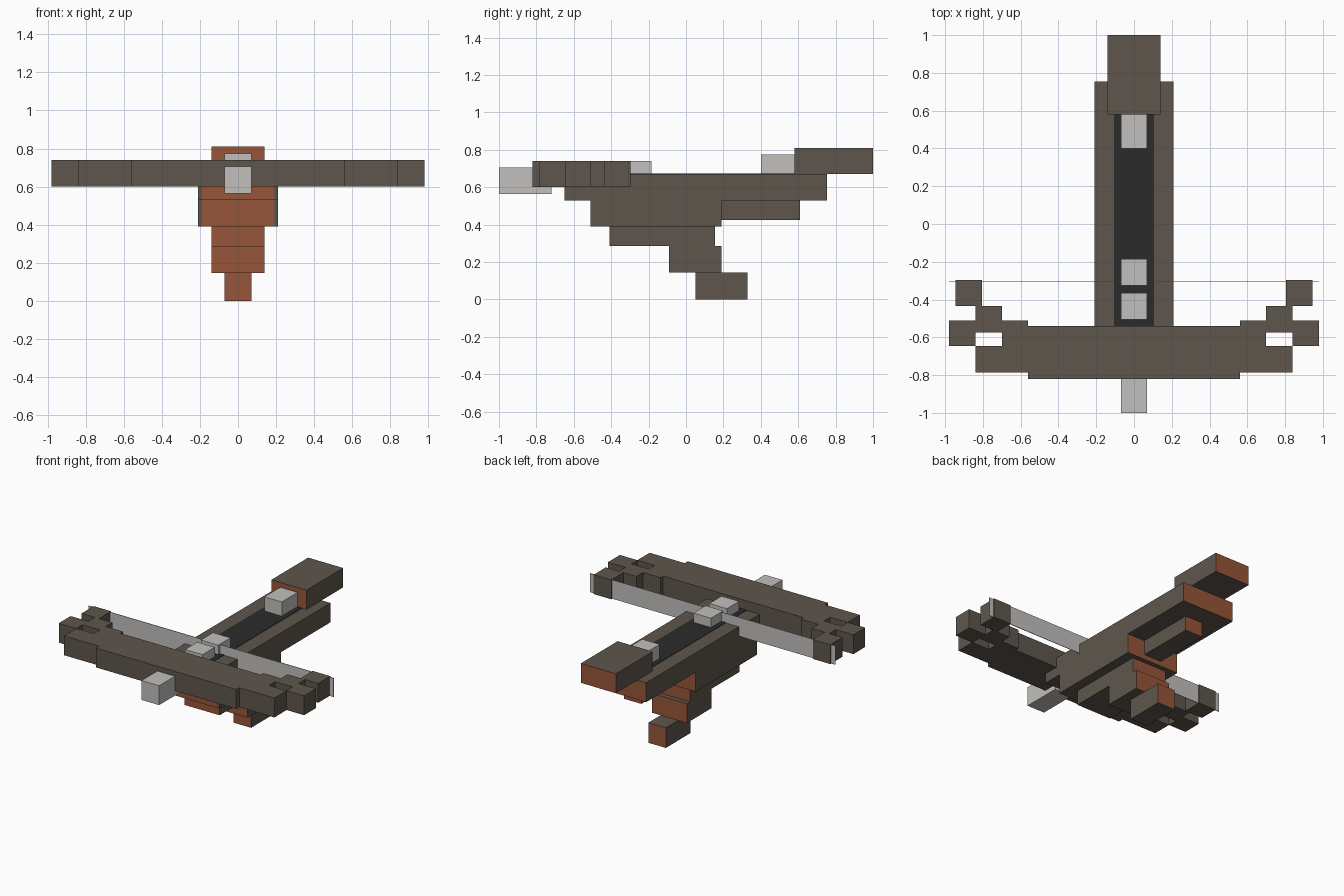
import bpy, bmesh
from mathutils import Vector

cube = bpy.data.objects.get("Cube")
if cube:
    bpy.data.objects.remove(cube, do_unlink=True)


def material(name, rgb):
    m = bpy.data.materials.new(name)
    m.use_nodes = True
    m.diffuse_color = (*rgb, 1)
    bsdf = next(n for n in m.node_tree.nodes if n.type == 'BSDF_PRINCIPLED')
    bsdf.inputs["Base Color"].default_value = (*rgb, 1)
    bsdf.inputs["Roughness"].default_value = 0.8
    return m


BARK = material("bark_brown", (0.112, 0.094, 0.074))
WOOD = material("cut_wood_orange", (0.305, 0.093, 0.041))
METAL = material("pale_metal", (0.54, 0.53, 0.51))
DARK = material("groove_black", (0.024, 0.024, 0.024))


def add_box(bm, x, y, z):
    """Add a box spanning the three (min, max) ranges."""
    verts = bmesh.ops.create_cube(bm, size=1)["verts"]
    for v in verts:
        v.co = Vector([r[0] if c < 0 else r[1] for c, r in zip(v.co, (x, y, z))])


def finish(name, bm, mats):
    bmesh.ops.recalc_face_normals(bm, faces=bm.faces)
    me = bpy.data.meshes.new(name)
    bm.to_mesh(me)
    bm.free()
    for m in mats:
        me.materials.append(m)
    ob = bpy.data.objects.new(name, me)
    bpy.context.collection.objects.link(ob)
    return ob


def plain_box(name, half, y, z, mat):
    bm = bmesh.new()
    add_box(bm, (-half, half), y, z)
    return finish(name, bm, [mat])


def log_box(name, half, y, z, border=0.0):
    """Bark-covered beam with cut wood on both ends, optional bark edge in front."""
    bm = bmesh.new()
    add_box(bm, (-half, half), y, z)
    if border:
        for s in (-1, 1):
            bmesh.ops.bisect_plane(bm, geom=bm.verts[:] + bm.edges[:] + bm.faces[:],
                                   plane_co=(s * (half - border), 0, 0), plane_no=(1, 0, 0))
    bmesh.ops.recalc_face_normals(bm, faces=bm.faces)
    for f in bm.faces:
        edge = border and f.normal.y < 0 and abs(f.calc_center_median().x) > half - border
        f.material_index = int(abs(f.normal.y) > 0.5 and not edge)
    return finish(name, bm, [BARK, WOOD])


# Stock: rail, body, stepped grip and raised butt
log_box("rail", 0.21, (-0.65, 0.755), (0.53, 0.67), 0.02)
log_box("body", 0.21, (-0.51, 0.19), (0.39, 0.53), 0.02)
log_box("trigger_bar", 0.07, (0.19, 0.61), (0.425, 0.53))
log_box("grip_top", 0.14, (-0.41, 0.155), (0.285, 0.39))
log_box("grip_middle", 0.14, (-0.09, 0.19), (0.145, 0.285))
log_box("grip_foot", 0.07, (0.05, 0.33), (0.0, 0.145))
log_box("butt", 0.14, (0.58, 1.0), (0.67, 0.81))

# Dark channel along the top of the rail
plain_box("rail_channel", 0.105, (-0.60, 0.58), (0.668, 0.673), DARK)

# Metal blocks
plain_box("front_bolt_tip", 0.07, (-1.0, -0.72), (0.565, 0.705), METAL)
plain_box("front_catch", 0.07, (-0.505, -0.365), (0.60, 0.74), METAL)
plain_box("string_catch", 0.07, (-0.325, -0.185), (0.60, 0.74), METAL)
plain_box("rear_sight", 0.07, (0.40, 0.58), (0.635, 0.775), METAL)

# Bow: centre beam and mirrored stepped arms
LIMB_Z = (0.60, 0.74)
plain_box("bow_centre", 0.56, (-0.82, -0.54), LIMB_Z, BARK)
ARM = [
    ("bow_arm_root", (0.56, 0.70), (-0.785, -0.51)),
    ("bow_arm_front", (0.70, 0.84), (-0.785, -0.645)),
    ("bow_arm_outer", (0.84, 0.98), (-0.645, -0.51)),
    ("bow_arm_inner", (0.70, 0.84), (-0.575, -0.435)),
    ("bow_arm_tip", (0.805, 0.945), (-0.435, -0.297)),
]
for part, x, y in ARM:
    for side, s in (("left", 1), ("right", -1)):
        bm = bmesh.new()
        add_box(bm, sorted((s * x[0], s * x[1])), y, LIMB_Z)
        finish(f"{part}_{side}", bm, [BARK])

# Flat ribbon string between the arm tips
plain_box("bow_string", 0.98, (-0.308, -0.304), (0.602, 0.738), METAL)
